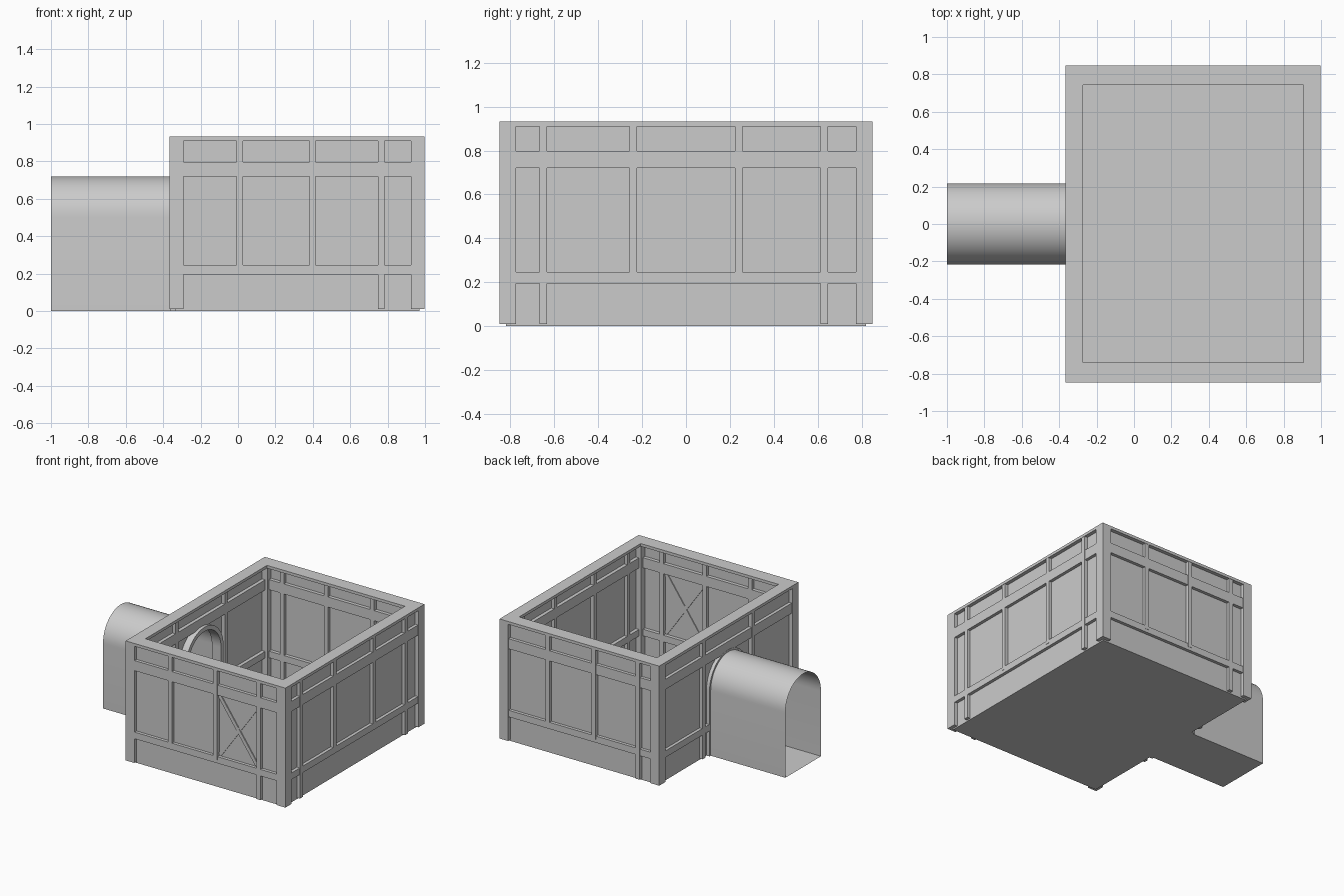
import bpy, bmesh, math
from mathutils import Matrix, Vector

if "Cube" in bpy.data.objects:
    bpy.data.objects.remove(bpy.data.objects["Cube"])

X0, X1, Y = -0.365, 0.998, 0.848        # outer limits of the room frame
WX0, WX1, WY = -0.337, 0.97, 0.82       # wall planes
CZ, R = 0.503, 0.217                    # arch centre height and radius


def finish(name, bm):
    me = bpy.data.meshes.new(name)
    bm.to_mesh(me)
    bm.free()
    ob = bpy.data.objects.new(name, me)
    bpy.context.collection.objects.link(ob)
    return ob


def box(name, x0, x1, y0, y1, z0, z1, rot=None):
    bm = bmesh.new()
    bmesh.ops.create_cube(bm, size=1)
    bmesh.ops.scale(bm, vec=(x1 - x0, y1 - y0, z1 - z0), verts=bm.verts)
    if rot:
        bmesh.ops.transform(bm, matrix=rot, verts=bm.verts)
    bmesh.ops.translate(bm, vec=((x0 + x1) / 2, (y0 + y1) / 2, (z0 + z1) / 2), verts=bm.verts)
    return finish(name, bm)


def face(name, pts):
    bm = bmesh.new()
    bm.faces.new([bm.verts.new(p) for p in pts])
    return finish(name, bm)


def arch(r, n=24):
    """Points (y, z) of a round-topped doorway, foot to foot."""
    pts = [(-r * math.cos(math.pi * i / n), CZ + r * math.sin(math.pi * i / n)) for i in range(n + 1)]
    return [(-r, 0)] + pts + [(r, 0)]


def wall_part(side, name, a0, a1, z0, z1, out=0.0):
    """Timber straddling one wall, running from a0 to a1 along it."""
    d, t = 0.004 + out, 0.055
    if side == "front":
        return box(name, a0, a1, -Y + d, -Y + t, z0, z1)
    if side == "back":
        return box(name, a0, a1, Y - t, Y - d, z0, z1)
    if side == "right":
        return box(name, X1 - t, X1 - d, a0, a1, z0, z1)
    return box(name, X0 + d, X0 + t, a0, a1, z0, z1)


# floor and plain walls
face("floor", [(WX0, -WY, 0), (WX1, -WY, 0), (WX1, WY, 0), (WX0, WY, 0)])
face("front_wall", [(WX0, -WY, 0), (WX1, -WY, 0), (WX1, -WY, 0.92), (WX0, -WY, 0.92)])
face("back_wall", [(WX1, WY, 0), (WX0, WY, 0), (WX0, WY, 0.92), (WX1, WY, 0.92)])
face("right_wall", [(WX1, -WY, 0), (WX1, WY, 0), (WX1, WY, 0.92), (WX1, -WY, 0.92)])

# left wall with the doorway cut from its outline
outline = [(-WY, 0)] + arch(R) + [(WY, 0), (WY, 0.92), (-WY, 0.92)]
face("left_wall", [(WX0, y, z) for y, z in outline])

# tunnel shell, open at both ends
bm = bmesh.new()
rows = [[bm.verts.new((x, y, z)) for y, z in arch(R)] for x in (-1.0, WX0)]
n = len(rows[0])
for i in range(n):
    j = (i + 1) % n
    bm.faces.new((rows[0][i], rows[0][j], rows[1][j], rows[1][i]))
bmesh.ops.recalc_face_normals(bm, faces=bm.faces)
tunnel = finish("tunnel", bm)

# raised trim around the doorway
bm = bmesh.new()
rings = [[bm.verts.new((x, y, z)) for y, z in arch(r)]
         for x, r in ((X0 + 0.002, 0.2), (X0 + 0.002, 0.232), (-0.285, 0.232), (-0.285, 0.2))]
for k in range(4):
    a, b = rings[k], rings[(k + 1) % 4]
    for i in range(n - 1):
        bm.faces.new((a[i], a[i + 1], b[i + 1], b[i]))
for e in (0, n - 1):
    bm.faces.new([r[e] for r in rings])
bmesh.ops.recalc_face_normals(bm, faces=bm.faces)
trim = finish("doorway_trim", bm)

for ob in (tunnel, trim):
    bpy.context.view_layer.objects.active = ob
    ob.select_set(True)
    bpy.ops.object.shade_smooth_by_angle(angle=math.radians(30))
    ob.select_set(False)

# corner posts
for sx, x in (("left", X0), ("right", X1 - 0.074)):
    for sy, y in (("front", -Y), ("back", Y - 0.074)):
        box(f"{sy}_{sx}_corner_post", x, x + 0.074, y, y + 0.074, 0.01, 0.915)

# top cap frame
for s, y0, y1 in (("front", -Y, -0.74), ("back", 0.742, Y)):
    box(s + "_cap", X0, X1, y0, y1, 0.91, 0.932)
box("left_cap", X0, -0.272, -0.74, 0.742, 0.91, 0.932)
box("right_cap", 0.905, X1, -0.74, 0.742, 0.91, 0.932)

# horizontal rails; the lower left one stops at the doorway
for side, a0, a1 in (("front", X0 + 0.07, X1 - 0.07), ("back", X0 + 0.07, X1 - 0.07),
                     ("right", -Y + 0.07, Y - 0.07), ("left", -Y + 0.07, Y - 0.07)):
    wall_part(side, side + "_upper_rail", a0, a1, 0.72, 0.798)
    if side != "left":
        wall_part(side, side + "_lower_rail", a0, a1, 0.195, 0.246)
for s in (-1, 1):
    a, b = sorted((s * 0.232, s * (Y - 0.07)))
    wall_part("left", "left_lower_rail", a, b, 0.195, 0.246)

# upright studs: (position along wall, bottom)
studs = {
    "front": ((0.01, 0.22), (0.398, 0.22), (0.766, 0.01)),
    "back": ((0.59, 0.22), (0.195, 0.22), (-0.18, 0.01)),
    "right": ((-0.65, 0.01), (-0.24, 0.22), (0.24, 0.22), (0.63, 0.01)),
    "left": ((-0.3, 0.01), (0.3, 0.01)),
}
for side, items in studs.items():
    for a, z in items:
        wall_part(side, side + "_stud", a - 0.017, a + 0.017, z, 0.92, -0.002)

# crossed braces in one front panel
cx, cz, w, h = 0.582, 0.483, 0.335, 0.474
length = math.hypot(w, h) - 0.02
for s in (-1, 1):
    box("cross_brace", cx - length / 2, cx + length / 2, -WY - 0.007 - 0.001 * s, -WY + 0.007,
        cz - 0.014, cz + 0.014, Matrix.Rotation(s * math.atan2(h, w), 4, "Y"))
